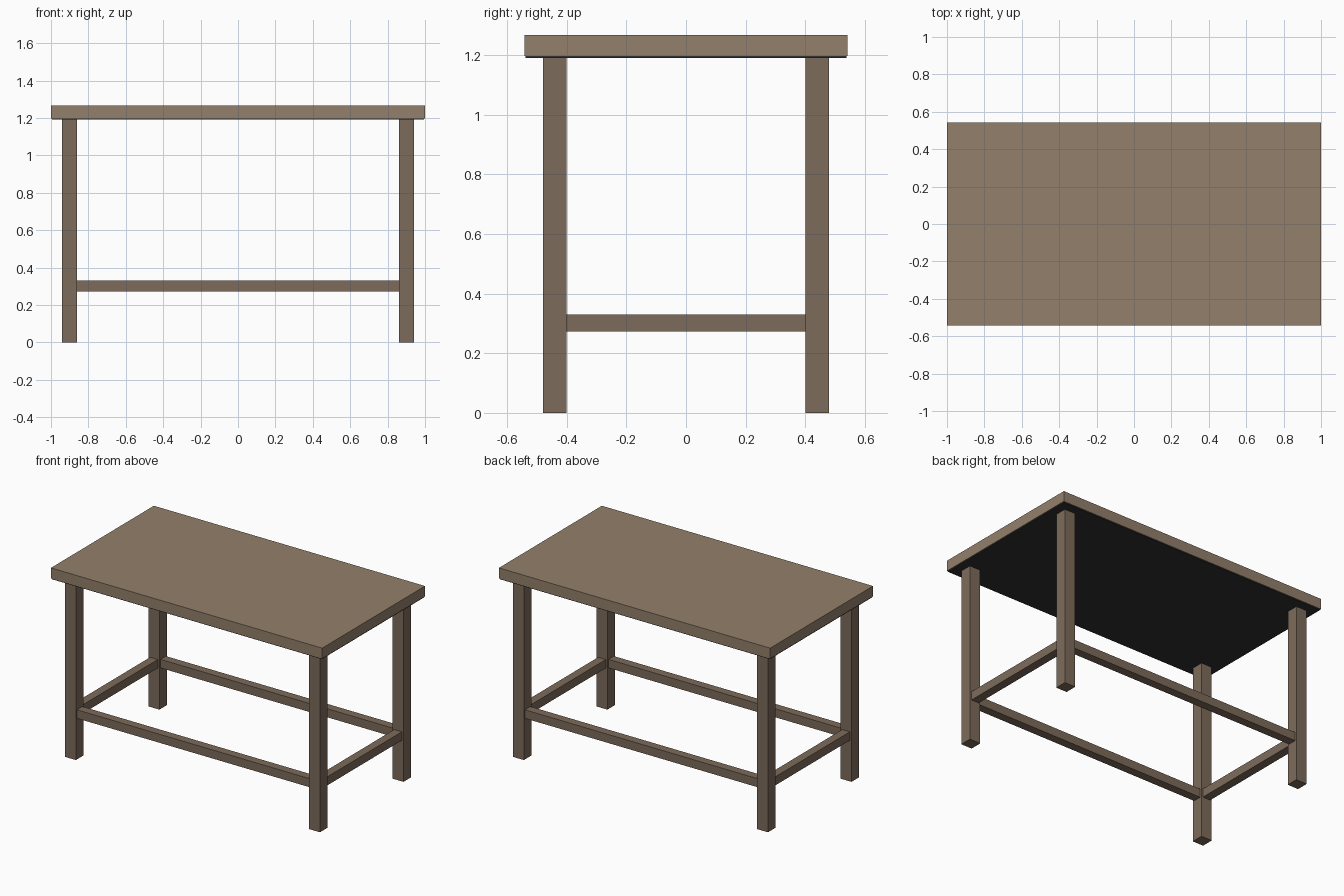
import bpy

if "Cube" in bpy.data.objects:
    bpy.data.objects.remove(bpy.data.objects["Cube"])


def material(name, rgb):
    m = bpy.data.materials.new(name)
    m.diffuse_color = (*rgb, 1)
    m.use_nodes = True
    m.node_tree.nodes["Principled BSDF"].inputs["Base Color"].default_value = m.diffuse_color
    return m


top_wood = material("top_wood", (0.29, 0.215, 0.147))
leg_wood = material("leg_wood", (0.205, 0.148, 0.106))
dark = material("dark_underside", (0.03, 0.03, 0.032))


def box(name, center, size, mat):
    bpy.ops.mesh.primitive_cube_add(size=1, location=center)
    ob = bpy.context.object
    ob.name = name
    ob.scale = size
    bpy.ops.object.transform_apply(location=False, rotation=False, scale=True)
    ob.data.materials.append(mat)
    return ob


LEG_X, LEG_Y, LEG = 0.90, 0.44, 0.08   # leg centres and thickness
RAIL, RAIL_Z = 0.057, 0.302            # stretcher thickness and height
UNDER_Z, TOP_Z0, TOP_Z1 = 1.191, 1.197, 1.267

# Table top and the thin dark panel beneath it
box("table_top", (0, 0, (TOP_Z0 + TOP_Z1) / 2), (2, 1.084, TOP_Z1 - TOP_Z0), top_wood)
box("underside_panel", (0, 0, (UNDER_Z + TOP_Z0) / 2), (1.99, 1.076, TOP_Z0 - UNDER_Z), dark)

# Four square legs
for sy, depth in ((-1, "front"), (1, "back")):
    for sx, side in ((-1, "left"), (1, "right")):
        box(f"{depth}_{side}_leg", (sx * LEG_X, sy * LEG_Y, UNDER_Z / 2),
            (LEG, LEG, UNDER_Z), leg_wood)

# Long and short stretchers fitted between the legs
for s, depth, side in ((-1, "front", "left"), (1, "back", "right")):
    box(f"{depth}_stretcher", (0, s * LEG_Y, RAIL_Z), (2 * LEG_X - LEG, RAIL, RAIL), leg_wood)
    box(f"{side}_stretcher", (s * LEG_X, 0, RAIL_Z), (RAIL, 2 * LEG_Y - LEG, RAIL), leg_wood)
